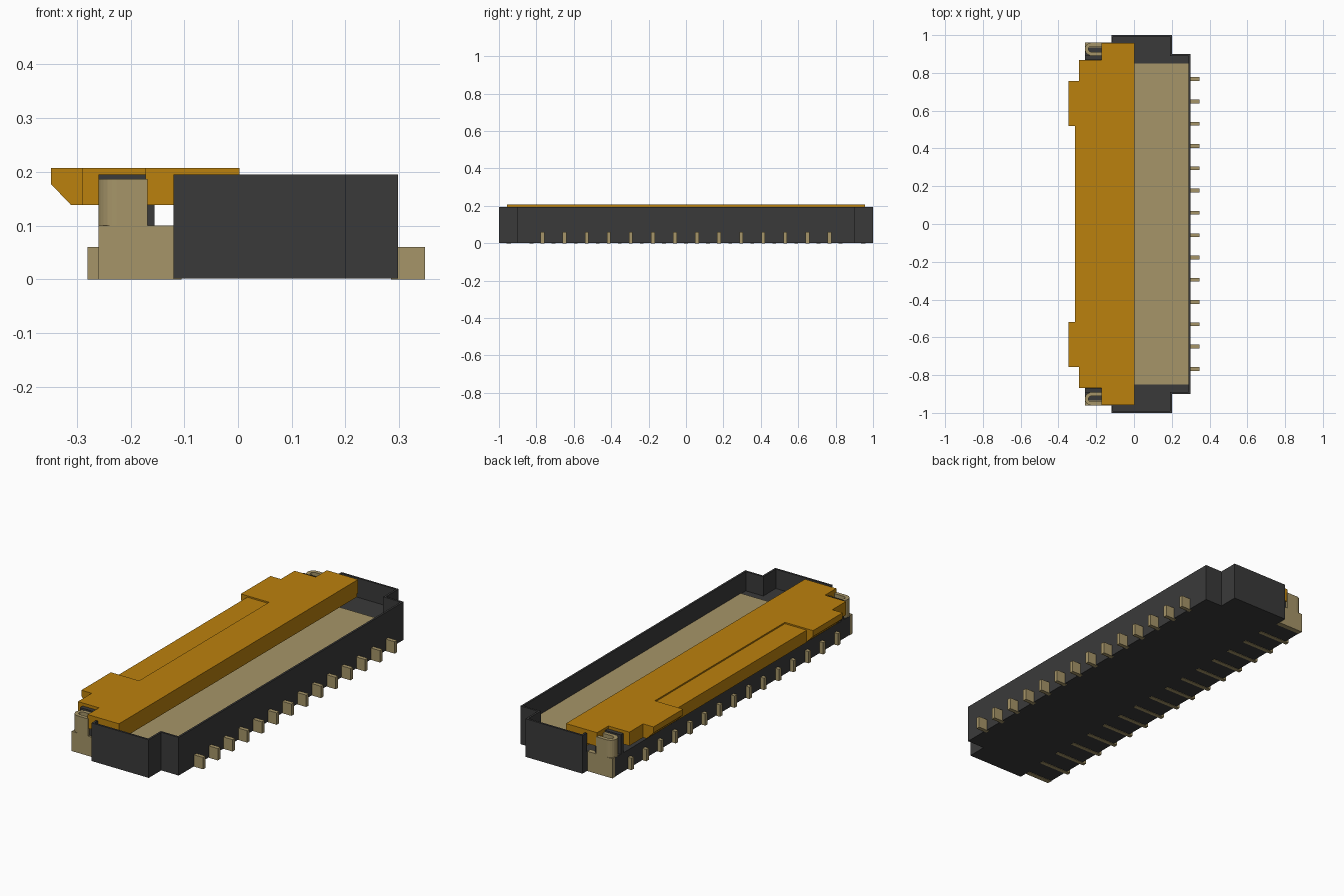
import bpy, bmesh, math

old = bpy.data.objects.get("Cube")
if old:
    bpy.data.objects.remove(old, do_unlink=True)


def material(name, rgb):
    m = bpy.data.materials.new(name)
    m.use_nodes = True
    color = (*rgb, 1)
    m.diffuse_color = color
    m.node_tree.nodes["Principled BSDF"].inputs["Base Color"].default_value = color
    return m


BLACK = material("black plastic", (0.042, 0.042, 0.042))
AMBER = material("amber plastic", (0.50, 0.22, 0.004))
TAN = material("tan metal", (0.38, 0.30, 0.14))


def prism(name, pts, lo, hi, mat, axis="z"):
    """Extrude an outline: (x, y) along z, or (x, z) along y."""
    bm = bmesh.new()
    put = (lambda p, h: (p[0], p[1], h)) if axis == "z" else (lambda p, h: (p[0], h, p[1]))
    a = [bm.verts.new(put(p, lo)) for p in pts]
    b = [bm.verts.new(put(p, hi)) for p in pts]
    bm.faces.new(a)
    bm.faces.new(b)
    for i in range(len(pts)):
        j = (i + 1) % len(pts)
        bm.faces.new((a[i], a[j], b[j], b[i]))
    bmesh.ops.recalc_face_normals(bm, faces=bm.faces)
    me = bpy.data.meshes.new(name)
    bm.to_mesh(me)
    bm.free()
    me.materials.append(mat)
    ob = bpy.data.objects.new(name, me)
    bpy.context.collection.objects.link(ob)
    return ob


def box(name, x, y, z, mat):
    return prism(name, [(x[0], y[0]), (x[1], y[0]), (x[1], y[1]), (x[0], y[1])], *z, mat)


def span(s, a, b):
    return tuple(sorted((s * a, s * b)))


def mirrored(half):
    """Close an outline by reflecting it in y."""
    return half + [(x, -y) for x, y in reversed(half)]


# Housing base and floor plate
base = [(-0.26, 0.94), (-0.12, 0.94), (-0.12, 1), (0.2, 1), (0.2, 0.9), (0.298, 0.9)]
prism("housing_base", mirrored(base), 0.002, 0.097, BLACK)
box("floor_plate", (-0.2, 0.289), (-0.85, 0.85), (0.09, 0.1), TAN)

# Thin walls around the open tray
T, FLOOR, TOP = 0.01, 0.097, 0.195
outer = [(-0.12, 0.965), (-0.12, 1), (0.2, 1), (0.2, 0.9), (0.298, 0.9)]
inner = [(0.288, 0.9 - T), (0.2 - T, 0.9 - T), (0.2 - T, 1 - T),
         (T - 0.12, 1 - T), (T - 0.12, 0.965)]
wall = outer + [(x, -y) for x, y in reversed(outer)]
wall += [(x, -y) for x, y in reversed(inner)] + inner
prism("housing_wall", wall, FLOOR, TOP, BLACK)

# Locking flap: main plate with a shallow recess, hinge body and chamfered tabs
LOW, HIGH = 0.138, 0.207
plate = [(0.003, 0.957), (-0.172, 0.957), (-0.172, 0.867), (-0.29, 0.867),
         (-0.29, 0.52), (-0.19, 0.52)]
prism("flap_plate", mirrored(plate), LOW, HIGH, AMBER)
box("flap_recess", (-0.312, -0.19), (-0.52, 0.52), (LOW, 0.2), AMBER)
box("flap_hinge", (-0.11, 0.003), (-0.95, 0.95), (0.122, LOW), AMBER)
tab = [(-0.29, HIGH), (-0.348, HIGH), (-0.348, 0.177), (-0.31, LOW), (-0.29, LOW)]

for side, s in (("left", 1), ("right", -1)):
    prism("flap_tab_" + side, tab, *span(s, 0.52, 0.757), AMBER, "y")

    # Retaining clip: foot plate with a bent U-shaped post
    box("clip_foot_" + side, (-0.26, -0.12), span(s, 0.935, 0.96), (0, 0.1), TAN)
    mid, r, t = s * 0.926, 0.034, 0.019
    arc = [math.pi / 2 + math.pi * i / 12 for i in range(13)]

    def bend(rad):
        return [(-0.226 + rad * math.cos(a), mid + rad * math.sin(a)) for a in arc]

    ring = [(-0.168, mid + r)] + bend(r) + [(-0.168, mid - r)]
    ring += [(-0.168, mid - r + t)] + bend(r - t)[::-1] + [(-0.168, mid + r - t)]
    prism("clip_post_" + side, ring, 0.097, 0.187, TAN)

    # Housing post beside the clip
    box("housing_post_" + side, (-0.26, -0.172), span(s, 0.872, 0.893), (0.09, TOP), BLACK)
    box("housing_lug_" + side, (-0.172, -0.155), span(s, 0.872, 0.95), (0.09, LOW), BLACK)

# Contact pins: rear row, and a staggered front row with strips underneath
PITCH, W = 0.118, 0.01
for i in range(14):
    y = (i - 6.5) * PITCH
    box("rear_pin", (0.285, 0.348), (y - W, y + W), (0, 0.06), TAN)
for i in range(15):
    y = (i - 7) * PITCH
    box("front_pin", (-0.28, -0.25), (y - W, y + W), (0, 0.06), TAN)
    box("front_pin_strip", (-0.26, -0.105), (y - W, y + W), (0, 0.01), TAN)
